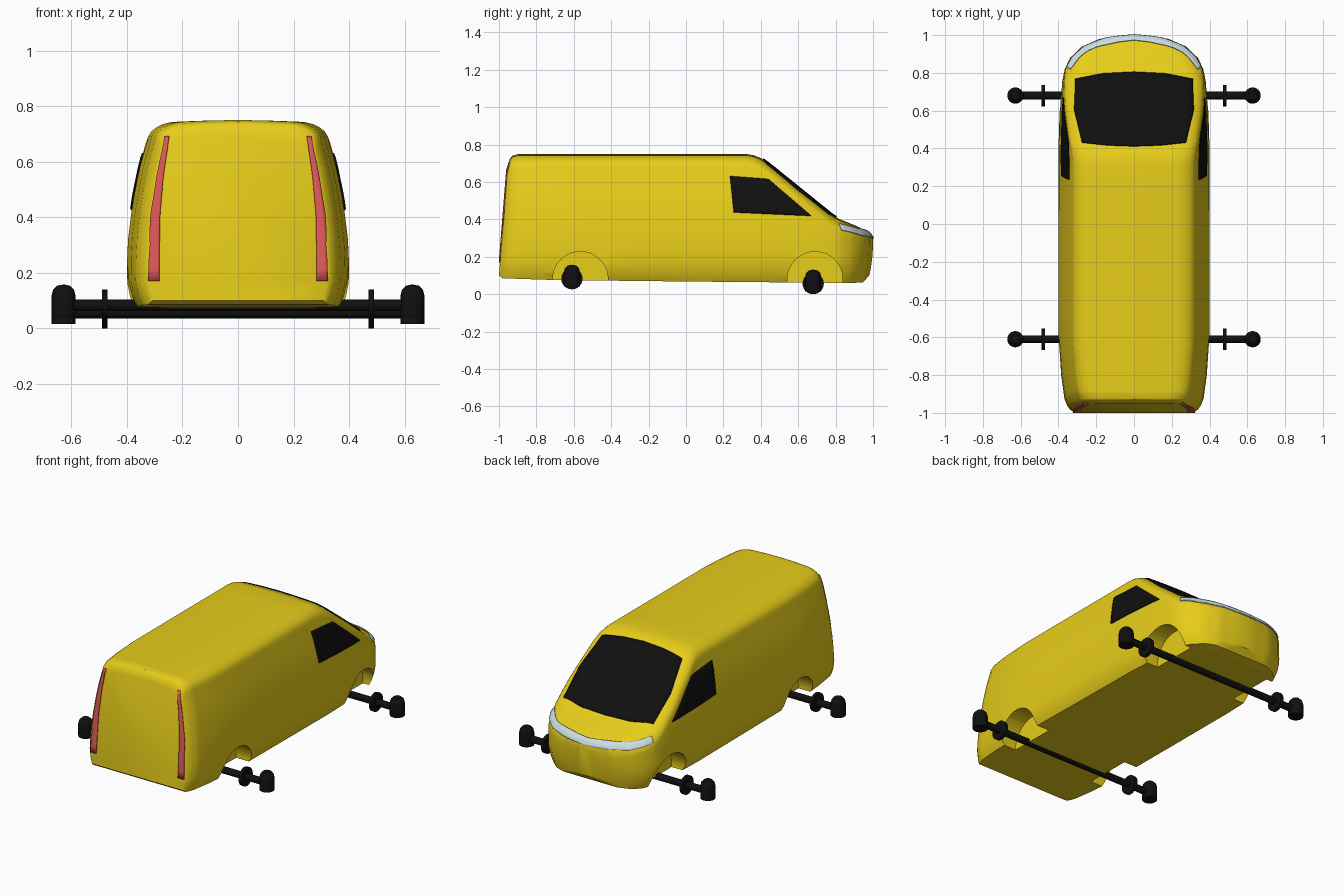
import bpy, bmesh, math
from mathutils import Vector
from mathutils.bvhtree import BVHTree

if "Cube" in bpy.data.objects:
    bpy.data.objects.remove(bpy.data.objects["Cube"])


def material(name, r, g, b):
    m = bpy.data.materials.new(name)
    m.use_nodes = True
    m.diffuse_color = (r, g, b, 1)
    m.node_tree.nodes["Principled BSDF"].inputs["Base Color"].default_value = (r, g, b, 1)
    return m


YELLOW = material("yellow paint", 0.8, 0.61, 0.01)
BLACK = material("black", 0.005, 0.005, 0.005)
RED = material("red lens", 0.75, 0.1, 0.1)
PALE = material("pale lens", 0.6, 0.73, 0.77)


def lerp(keys, t):
    """Piecewise linear lookup; values may be numbers or vectors."""
    if t <= keys[0][0]:
        return keys[0][1]
    for (a, va), (b, vb) in zip(keys, keys[1:]):
        if t <= b:
            return va + (vb - va) * ((t - a) / (b - a))
    return keys[-1][1]


def finish(name, bm, mat, angle=35):
    bmesh.ops.recalc_face_normals(bm, faces=bm.faces)
    mesh = bpy.data.meshes.new(name)
    bm.to_mesh(mesh)
    bm.free()
    mesh.materials.append(mat)
    ob = bpy.data.objects.new(name, mesh)
    bpy.context.collection.objects.link(ob)
    smooth(ob, angle)
    return ob


def smooth(ob, angle=35):
    bpy.ops.object.select_all(action='DESELECT')
    ob.select_set(True)
    bpy.context.view_layer.objects.active = ob
    bpy.ops.object.shade_smooth_by_angle(angle=math.radians(angle))


# Body shape: roof line, floor line and plan taper along y, side wall along z
ROOF = [(-1, .695), (-.99, .725), (-.975, .742), (-.94, .75), (.32, .75), (.36, .744),
        (.4, .728), (.44, .70), (.79, .418), (.83, .398), (.9, .37), (.96, .342), (.985, .322), (1, .295)]
FLOOR = [(-1, .1), (-.98, .085), (-.7, .076), (0, .068), (.9, .06), (.97, .064), (1, .1)]
PLAN = [(-1, .8), (-.99, .84), (-.97, .88), (-.93, .92), (-.8, .965), (-.6, 1), (.4, 1), (.6, .98),
        (.75, .95), (.82, .915), (.88, .845), (.94, .69), (.98, .46), (1, .12)]
WALL = [(.06, .36), (.11, .388), (.18, .402), (.32, .396), (.45, .38),
        (.535, .363), (.63, .343), (.7, .317), (.75, .29)]


def section(y):
    top, low, plan = lerp(ROOF, y), lerp(FLOOR, y), lerp(PLAN, y)
    r = min(.07, .25 * (top - low))
    zc = top - r - .006
    half = [(0, low), (lerp(WALL, low) * plan * .5, low)]
    for f in (0, .06, .15, .28, .42, .56, .7, .85, 1):
        z = low + (zc - low) * f
        half.append((lerp(WALL, z) * plan, z))
    edge = half[-1][0]
    rx = min(.11, .4 * edge)
    for i in range(1, 7):
        a = math.radians(15 * i)
        half.append((edge - rx + rx * math.cos(a), zc + r * math.sin(a)))
    half += [((edge - rx) * .5, top - .002), (0, top)]
    ring = half + [(-x, z) for x, z in reversed(half[1:-1])]
    out = []
    for x, z in ring:
        lean = .08 * (z - .1) * max(0, min(1, (-.6 - y) / .4))
        tuck = .03 * (max(0, .28 - z) / .22) ** 2 * max(0, min(1, (y - .85) / .15))
        out.append(Vector((x, y + lean - tuck, z)))
    return out


stations = {k for table in (ROOF, FLOOR, PLAN) for k, _ in table}
stations |= {-.9, -.4, -.2, .2, .5, .55, .65, .7, .91, .995}
bm = bmesh.new()
rings = [[bm.verts.new(p) for p in section(y)] for y in sorted(stations)]
for a, b in zip(rings, rings[1:]):
    n = len(a)
    for i in range(n):
        bm.faces.new((a[i], a[(i + 1) % n], b[(i + 1) % n], b[i]))
bm.faces.new(rings[0])
bm.faces.new(rings[-1])
bmesh.ops.recalc_face_normals(bm, faces=bm.faces)
surface = BVHTree.FromBMesh(bm)
body = finish("van_body", bm, YELLOW)


# Wheel wells cut into both sides
for y in (-.565, .69):
    for side in (-1, 1):
        bpy.ops.mesh.primitive_cylinder_add(vertices=40, radius=.148, depth=.24,
                                            location=(side * .4, y, .08), rotation=(0, math.pi / 2, 0))
        cutter = bpy.context.object
        cutter.hide_render = True
        cutter.data.materials.append(YELLOW)
        mod = body.modifiers.new("wheel_well", 'BOOLEAN')
        mod.operation, mod.solver, mod.object = 'DIFFERENCE', 'EXACT', cutter
        bpy.context.view_layer.objects.active = body
        bpy.ops.object.modifier_apply(modifier=mod.name)
        bpy.data.objects.remove(cutter)
smooth(body)


def plate(name, mat, rows, ray, nu=20, nv=16):
    """Thin plate laid on the body: rows of 2D points, thrown at the surface by ray(a, b)."""
    bm = bmesh.new()

    def along(points, t):
        return lerp([(i / (len(points) - 1), Vector(p)) for i, p in enumerate(points)], t)

    grid = []
    for j in range(nv + 1):
        line = []
        for i in range(nu + 1):
            a, b = along([along(row, i / nu) for row in rows], j / nv)
            origin, direction = ray(a, b)
            hit, normal, _, _ = surface.ray_cast(origin, direction)
            line.append(bm.verts.new(hit + normal * .004) if hit else None)
        grid.append(line)
    for j in range(nv):
        for i in range(nu):
            quad = (grid[j][i], grid[j][i + 1], grid[j + 1][i + 1], grid[j + 1][i])
            if all(quad):
                bm.faces.new(quad)
    ob = finish(name, bm, mat)
    mod = ob.modifiers.new("thickness", 'SOLIDIFY')
    mod.thickness, mod.offset = .006, 0
    return ob


# Windscreen, projected from above
plate("windscreen", BLACK,
      [[(-.31, .765), (-.16, .795), (0, .803), (.16, .795), (.31, .765)],
       [(-.315, .6), (-.16, .605), (0, .61), (.16, .605), (.315, .6)],
       [(-.275, .43), (-.14, .415), (0, .41), (.14, .415), (.275, .43)]],
      lambda x, y: (Vector((x, y, 2)), Vector((0, 0, -1))))

# Side windows and tail lights on both sides
for side, word in ((1, "left"), (-1, "right")):
    plate(word + "_window", BLACK,
          [[(.255, .437), (.67, .418)], [(.235, .63), (.44, .615)]],
          lambda y, z: (Vector((side * 2, y, z)), Vector((-side, 0, 0))))
    plate(word + "_tail_light", RED,
          [[(.283, .17), (.322, .17)], [(.281, .4), (.314, .4)],
           [(.268, .55), (.29, .55)], [(.247, .69), (.262, .69)]],
          lambda x, z: (Vector((side * x, -2, z)), Vector((0, 1, 0))), nu=4)


# Headlight band wrapped round the nose
def nose_ray(degrees, z):
    d = Vector((math.sin(math.radians(degrees)), math.cos(math.radians(degrees)), 0))
    return Vector((0, .6, z)) + d * 2, -d


plate("headlight_band", PALE,
      [[(-57, .342), (-38, .312), (0, .297), (38, .312), (57, .342)],
       [(-57, .374), (-38, .348), (0, .333), (38, .348), (57, .374)]],
      nose_ray, nu=40, nv=6)


# Axles with discs and domed end caps
def rod(name, radius, depth, location):
    bpy.ops.mesh.primitive_cylinder_add(vertices=24, radius=radius, depth=depth,
                                        location=location, rotation=(0, math.pi / 2, 0))
    ob = bpy.context.object
    ob.name = name
    ob.data.materials.append(BLACK)
    smooth(ob)


def end_cap(name, location):
    bm = bmesh.new()
    profile = [(0, -.042), (.043, -.042), (.043, .035), (.038, .055), (.024, .07), (0, .075)]
    verts = [bm.verts.new((r, 0, z)) for r, z in profile]
    edges = [bm.edges.new(p) for p in zip(verts, verts[1:])]
    bmesh.ops.spin(bm, geom=verts + edges, cent=(0, 0, 0), axis=(0, 0, 1),
                   angle=math.tau, steps=24, use_duplicate=False)
    bmesh.ops.remove_doubles(bm, verts=bm.verts, dist=.0005)
    finish(name, bm, BLACK).location = location


for word, y, z in (("rear", -.61, .083), ("front", .68, .057)):
    rod(word + "_axle", .021, 1.2, (0, y, z))
    for side, hand in ((1, "left"), (-1, "right")):
        rod(f"{word}_{hand}_disc", .057, .02, (side * .48, y, z))
        end_cap(f"{word}_{hand}_end_cap", (side * .628, y, z))
